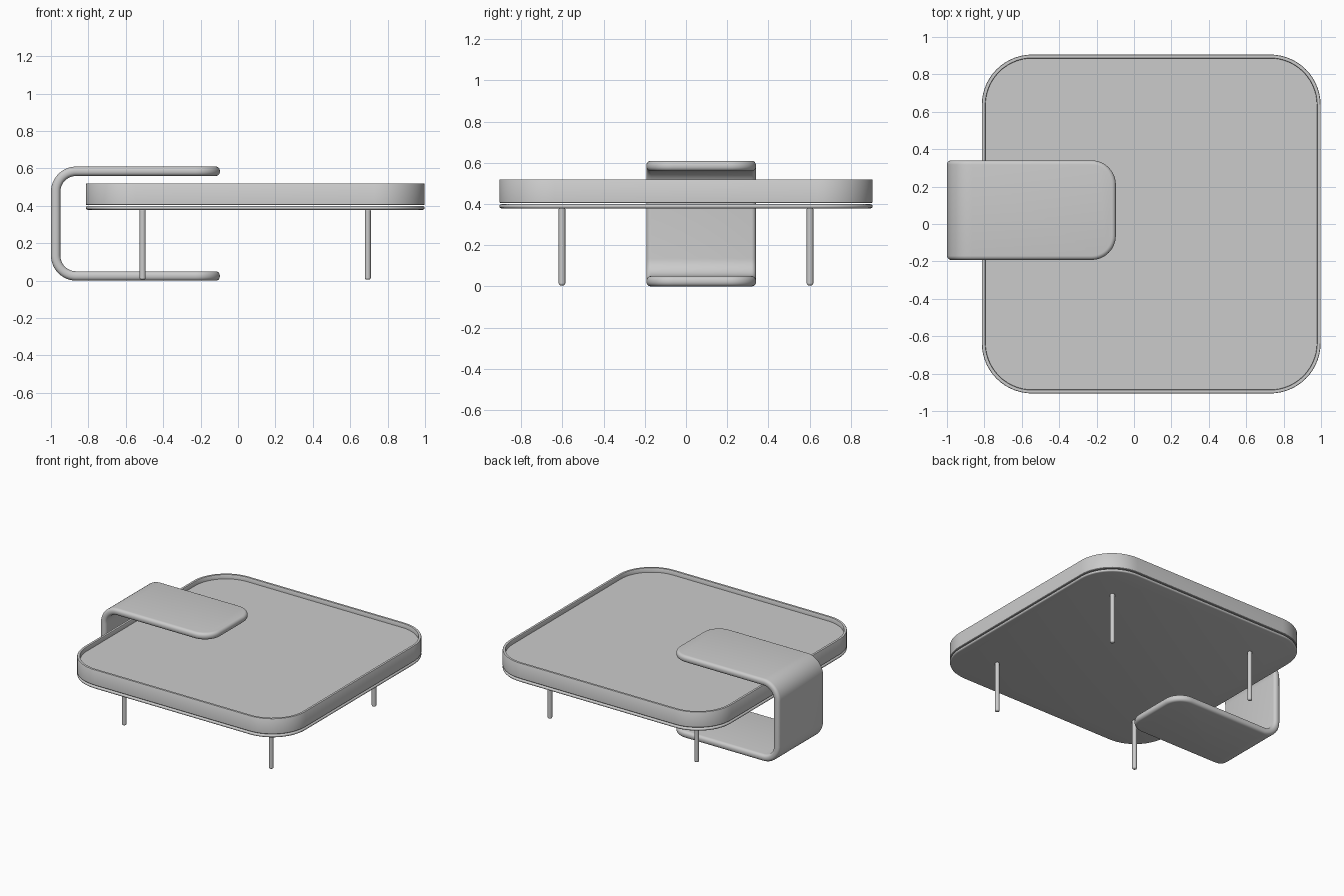
import bpy, bmesh, math
from mathutils import Vector

if "Cube" in bpy.data.objects:
    bpy.data.objects.remove(bpy.data.objects["Cube"])

CX = 0.092          # centre of the square table in x
HALF = 0.906        # half width of the square table


def finish(name, bm, bevel=0.0, segs=4):
    bmesh.ops.recalc_face_normals(bm, faces=bm.faces)
    me = bpy.data.meshes.new(name)
    bm.to_mesh(me)
    bm.free()
    ob = bpy.data.objects.new(name, me)
    bpy.context.collection.objects.link(ob)
    for p in me.polygons:
        p.use_smooth = True
    if bevel:
        m = ob.modifiers.new("round", 'BEVEL')
        m.width, m.segments = bevel, segs
        m.limit_method, m.angle_limit = 'ANGLE', math.radians(40)
        m.use_clamp_overlap = False
    return ob


def smooth(ob, angle=35):
    bpy.ops.object.select_all(action='DESELECT')
    ob.select_set(True)
    bpy.context.view_layer.objects.active = ob
    bpy.ops.object.shade_smooth_by_angle(angle=math.radians(angle))


def outline(inset, z, r=0.27, n=14):
    """Rounded square loop around the table centre."""
    c = HALF - r
    pts = []
    for k, (sx, sy) in enumerate(((1, 1), (-1, 1), (-1, -1), (1, -1))):
        for i in range(n + 1):
            a = math.pi / 2 * (k + i / n)
            pts.append((CX + sx * c + (r - inset) * math.cos(a),
                        sy * c + (r - inset) * math.sin(a), z))
    return pts


def lathe_square(name, profile):
    """Stack rounded-square loops given as (inset, z), capped at both ends."""
    bm = bmesh.new()
    loops = [[bm.verts.new(p) for p in outline(i, z)] for i, z in profile]
    n = len(loops[0])
    for a, b in zip(loops, loops[1:]):
        for i in range(n):
            j = (i + 1) % n
            bm.faces.new((a[i], a[j], b[j], b[i]))
    bm.faces.new(loops[0][::-1])
    bm.faces.new(loops[-1])
    ob = finish(name, bm)
    smooth(ob)


# Tray top with a raised rim
lathe_square("tray_top", [(0.003, 0.405), (0, 0.408), (0, 0.516), (0.002, 0.519),
                          (0.018, 0.519), (0.02, 0.516), (0.02, 0.488)])

# Thin base plate with a rounded edge
R = 0.010
edge = [(R - R * math.cos(math.radians(a)), 0.389 + R * math.sin(math.radians(a)))
        for a in range(-90, 91, 30)]
lathe_square("base_plate", edge)

# Four slim legs with rounded feet
for sx, xn in ((-1, "left"), (1, "right")):
    for sy, yn in ((-1, "front"), (1, "back")):
        bm = bmesh.new()
        bmesh.ops.create_cone(bm, cap_ends=True, segments=24, radius1=0.016,
                              radius2=0.016, depth=0.38)
        bmesh.ops.translate(bm, verts=bm.verts,
                            vec=Vector((CX + sx * 0.602, sy * 0.602, 0.195)))
        smooth(finish(f"{yn}_{xn}_leg", bm, 0.010))

# C-shaped side table: centre sheet, thickened and rounded
T, Y0, Y1 = 0.05, -0.192, 0.340
X0, X1, ZB, ZT = -1 + T / 2, -0.097, T / 2, 0.61 - T / 2
RB, RT = 0.11, 0.13           # bend radius, tip corner radius
path = []
for cz, start in ((ZB + RB, 270), (ZT - RB, 180)):
    for i in range(13):
        a = math.radians(start - 90 * i / 12)
        path.append((X0 + RB + RB * math.cos(a), cz + RB * math.sin(a)))
bm = bmesh.new()
rows = [[bm.verts.new((x, y, z)) for y in (Y0, Y1)] for x, z in path]
for a, b in zip(rows, rows[1:]):
    bm.faces.new((a[0], a[1], b[1], b[0]))
for row, z, flip in ((rows[0], ZB, True), (rows[-1], ZT, False)):
    tip = []
    for cy, start in ((Y0 + RT, -90), (Y1 - RT, 0)):
        for i in range(13):
            a = math.radians(start + 90 * i / 12)
            tip.append(bm.verts.new((X1 - RT + RT * math.cos(a),
                                     cy + RT * math.sin(a), z)))
    loop = [row[0]] + tip + [row[1]]
    bm.faces.new(loop[::-1] if flip else loop)
ob = finish("side_table", bm)
m = ob.modifiers.new("thickness", 'SOLIDIFY')
m.thickness, m.offset, m.use_even_offset = T, 0, True
m = ob.modifiers.new("round", 'BEVEL')
m.width, m.segments, m.use_clamp_overlap = 0.022, 5, False
m.limit_method, m.angle_limit = 'ANGLE', math.radians(40)
smooth(ob)
